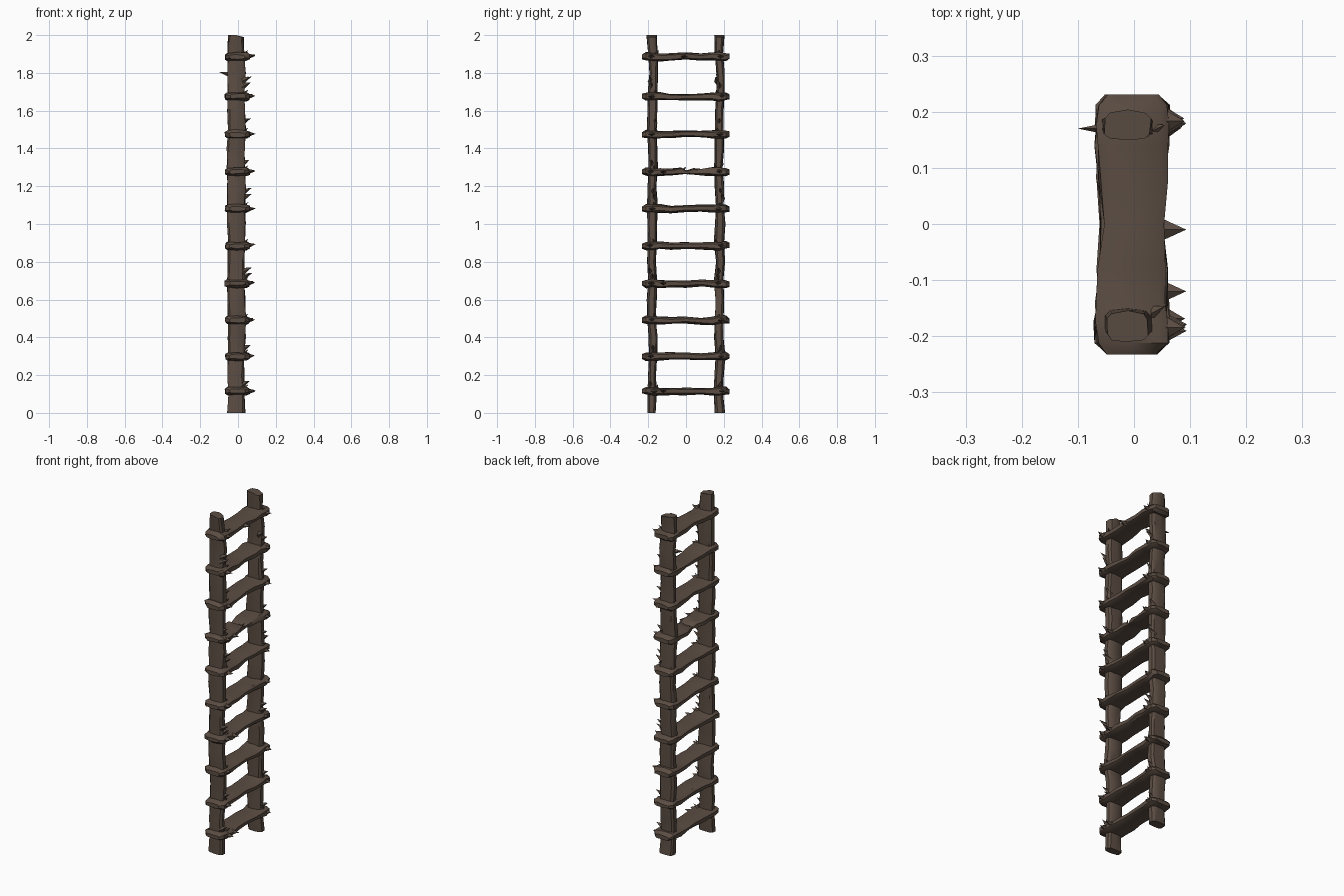
import bpy, bmesh, math, random
from mathutils import Vector

random.seed(7)
if "Cube" in bpy.data.objects:
    bpy.data.objects.remove(bpy.data.objects["Cube"])

wood = bpy.data.materials.new("dark weathered wood")
wood.use_nodes = True
COLOUR = (0.105, 0.074, 0.056, 1)
wood.diffuse_color = COLOUR
wood.node_tree.nodes["Principled BSDF"].inputs["Base Color"].default_value = COLOUR


def finish(bm, name, angle=35):
    bmesh.ops.recalc_face_normals(bm, faces=bm.faces)
    mesh = bpy.data.meshes.new(name)
    bm.to_mesh(mesh)
    bm.free()
    mesh.materials.append(wood)
    ob = bpy.data.objects.new(name, mesh)
    bpy.context.collection.objects.link(ob)
    bpy.ops.object.select_all(action='DESELECT')
    ob.select_set(True)
    bpy.context.view_layer.objects.active = ob
    bpy.ops.object.shade_smooth_by_angle(angle=math.radians(angle))


def loft(bm, sections, across, up, rough=0.002, sides=10):
    """Skin rough rounded-rectangle sections: (centre, half across, half up)."""
    rings = []
    for centre, a, b in sections:
        ring = []
        for i in range(sides):
            t = math.tau * (i + 0.5) / sides
            c, s = math.cos(t), math.sin(t)
            u = a * math.copysign(abs(c) ** 0.55, c) + random.uniform(-rough, rough)
            v = b * math.copysign(abs(s) ** 0.55, s) + random.uniform(-rough, rough)
            ring.append(bm.verts.new(centre + across * u + up * v))
        rings.append(ring)
    for r, q in zip(rings, rings[1:]):
        for i in range(sides):
            j = (i + 1) % sides
            bm.faces.new((r[i], r[j], q[j], q[i]))
    bm.faces.new(rings[0])
    bm.faces.new(rings[-1])


def splinter(bm, base, tip, width, height):
    """Four-sided sliver from base to tip."""
    base, tip = Vector(base), Vector(tip)
    ring = [bm.verts.new(base + Vector(o)) for o in
            ((0, -width, 0), (0, 0, -height), (0, width, 0), (0, 0, height))]
    point = bm.verts.new(tip)
    for i in range(4):
        bm.faces.new((ring[i], ring[(i + 1) % 4], point))
    bm.faces.new(ring)


X, Y, Z = Vector((1, 0, 0)), Vector((0, 1, 0)), Vector((0, 0, 1))
RUNG_Z = [0.115, 0.3, 0.49, 0.685, 0.885, 1.08, 1.275, 1.475, 1.675, 1.885]
BROKEN = 6

# Side rails, wobbling slightly, each with a chipped top
for side, name in ((-1, "right_rail"), (1, "left_rail")):
    bm = bmesh.new()
    steps = 20
    sections = []
    for i in range(steps + 1):
        z = 2 * i / steps
        taper = 0.88 if i == steps else 1
        centre = Vector((-0.009 + random.uniform(-0.004, 0.004),
                         side * 0.178 + random.uniform(-0.006, 0.006), z))
        sections.append((centre, 0.047 * taper + random.uniform(-0.004, 0.003),
                         0.025 + random.uniform(-0.004, 0.003)))
    loft(bm, sections, X, Y, 0.002)
    for v in bm.verts:
        v.co.z = min(2, max(0, v.co.z))
        if v.co.z > 1.99 and v.co.x > 0.0:
            v.co.z -= 0.01
    # Torn slivers between the rungs
    for z in (0.16, 0.35, 0.73, 0.76, 1.15, 1.18, 1.33, 1.55, 1.74, 1.77):
        y = side * 0.178 + random.uniform(-0.015, 0.015)
        splinter(bm, (0.02, y, z - 0.015),
                 (random.uniform(0.055, 0.075), y + random.uniform(-0.01, 0.01), z + 0.01),
                 0.014, 0.022)
    if side > 0:
        splinter(bm, (-0.04, 0.17, 1.79), (-0.1, 0.17, 1.805), 0.012, 0.016)
    finish(bm, name)

# Flat rungs: thick and wide around the rails, thinner across the gap
PROFILE = [(-0.233, 0.042, 0.012), (-0.212, 0.065, 0.021), (-0.175, 0.066, 0.023),
           (-0.14, 0.064, 0.021), (-0.08, 0.06, 0.018), (0, 0.055, 0.018),
           (0.08, 0.061, 0.018), (0.14, 0.064, 0.021), (0.175, 0.066, 0.023),
           (0.212, 0.064, 0.021), (0.231, 0.045, 0.012)]


def section(z, y, a, b):
    return (Vector((-0.003 + random.uniform(-0.003, 0.003), y,
                    z + random.uniform(-0.004, 0.004))), a, b)


for n, z in enumerate(RUNG_Z):
    bm = bmesh.new()
    if n == BROKEN:
        # Snapped in the middle, leaving two pointed stubs that barely meet
        low = [section(z, *p) for p in PROFILE[:5]]
        low += [section(z + 0.004, -0.025, 0.054, 0.018), section(z - 0.008, 0.012, 0.045, 0.006)]
        high = [section(z - 0.004, 0.0, 0.045, 0.008), section(z, 0.04, 0.055, 0.016)]
        high += [section(z, *p) for p in PROFILE[6:]]
        loft(bm, low, X, Z, 0.003)
        loft(bm, high, X, Z, 0.003)
        splinter(bm, (0.03, -0.02, z + 0.005), (0.045, 0.0, z + 0.028), 0.012, 0.012)
    else:
        loft(bm, [section(z, *p) for p in PROFILE], X, Z, 0.003)
    # Spikes on the frayed edge, by the rails and at odd places between
    for y in (-0.18, 0.18):
        dy = random.uniform(-0.012, 0.012)
        splinter(bm, (0.05, y + dy, z), (random.uniform(0.08, 0.095), y + dy,
                 z + random.uniform(-0.004, 0.012)), 0.024, 0.016)
    if n % 3 == 0:
        y = random.choice((-0.12, -0.01))
        splinter(bm, (0.045, y, z), (0.093, y, z + 0.005), 0.022, 0.015)
    # Loose bark lifting off the ends
    for y in (-0.16, 0.165):
        splinter(bm, (0.03, y, z + 0.012),
                 (0.055, y + random.uniform(-0.02, 0.02), z + 0.036), 0.014, 0.012)
    finish(bm, f"rung_{n + 1}")
